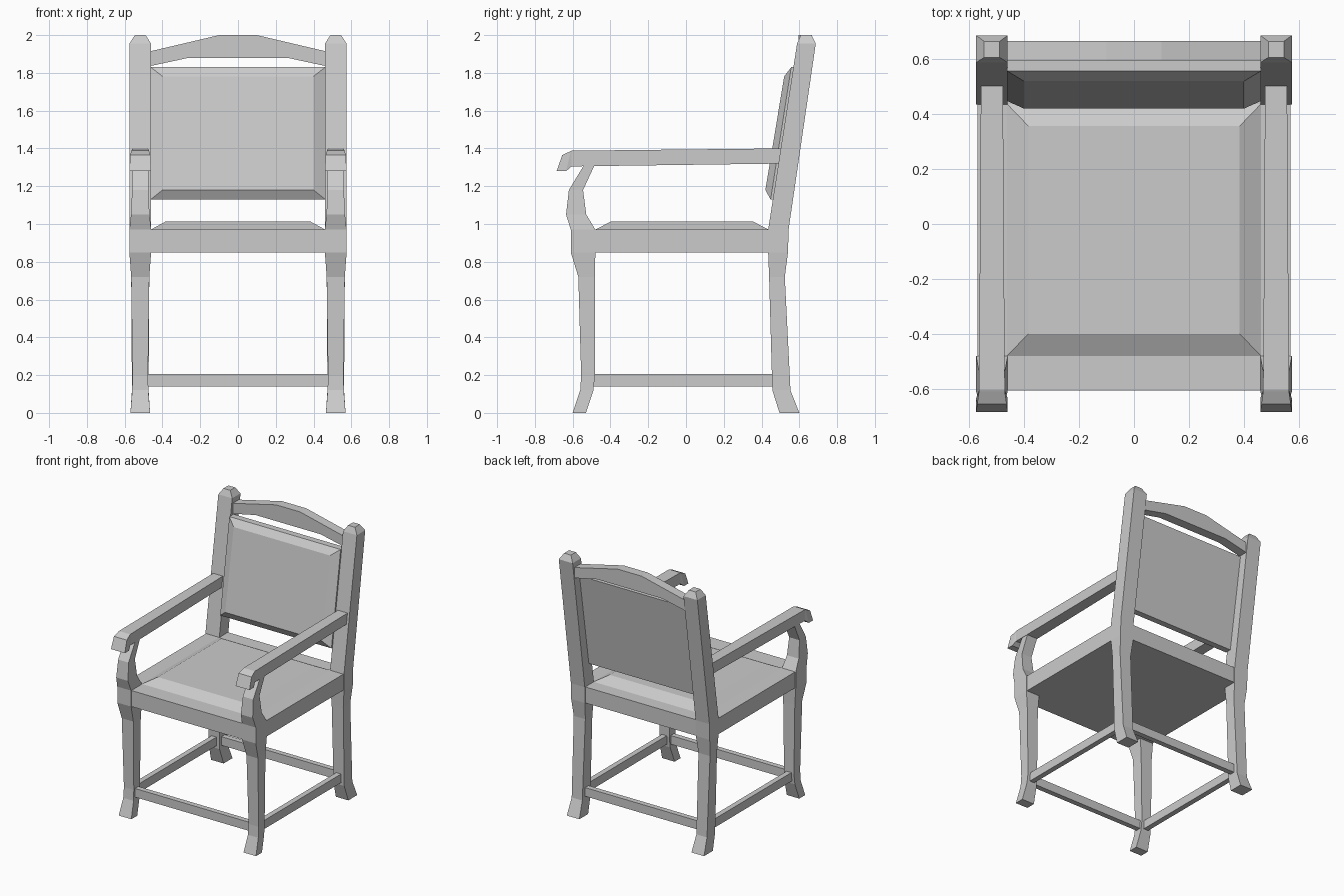
import bpy

if "Cube" in bpy.data.objects:
    bpy.data.objects.remove(bpy.data.objects["Cube"])

CX = 0.5175  # x centre of every leg, post and arm


def make(name, verts, faces, mirror=""):
    me = bpy.data.meshes.new(name)
    me.from_pydata(verts, [], faces)
    ob = bpy.data.objects.new(name, me)
    bpy.context.collection.objects.link(ob)
    if mirror:
        m = ob.modifiers.new("mirror", 'MIRROR')
        m.use_axis = tuple(a in mirror for a in "xyz")
        m.use_clip = False
        m.use_mirror_merge = False
    return ob


def loft(name, stations, mirror=""):
    """Join four-sided rings, each given as a list of four points, and cap the ends."""
    verts = [p for ring in stations for p in ring]
    faces = [(3, 2, 1, 0)]
    for k in range(len(stations) - 1):
        a = 4 * k
        for i in range(4):
            j = (i + 1) % 4
            faces.append((a + i, a + j, a + 4 + j, a + 4 + i))
    e = len(verts)
    faces.append((e - 4, e - 3, e - 2, e - 1))
    return make(name, verts, faces, mirror)


def ring(z, y0, y1, w):
    return [(CX - w, y0, z), (CX + w, y0, z), (CX + w, y1, z), (CX - w, y1, z)]


def level(x, y0, y1, z):
    return [(-x, y0, z), (x, y0, z), (x, y1, z), (-x, y1, z)]


def box(name, x0, x1, y0, y1, z0, z1, mirror=""):
    return loft(name, [[(x0, y0, z), (x1, y0, z), (x1, y1, z), (x0, y1, z)]
                       for z in (z0, z1)], mirror)


# Front legs running up into the curved arm supports
front = [(0, -.60, -.53, .052), (.12, -.56, -.49, .043), (.20, -.555, -.482, .041),
         (.72, -.57, -.482, .048), (.85, -.61, -.48, .0575), (.97, -.61, -.48, .0575),
         (1.05, -.635, -.528, .049), (1.18, -.62, -.545, .043), (1.32, -.535, -.48, .044)]
loft("front_leg", [ring(*s) for s in front], "x")

# Back legs running up into the leaning posts with pyramid tops
back = [(0, .495, .60, .052), (.12, .457, .553, .044), (.72, .44, .523, .048),
        (.85, .435, .54, .0575), (.97, .435, .543, .0575),
        (1.955, .588, .687, .0575), (2.0, .607, .665, .028)]
loft("back_post", [ring(*s) for s in back], "x")

# Armrests with a drooping front end: top y, top z, bottom y, bottom z, half width
arm = [(-.655, 1.365, -.685, 1.28, .0575), (-.655, 1.365, -.635, 1.28, .0575),
       (-.605, 1.388, -.605, 1.305, .047), (.51, 1.40, .51, 1.32, .04)]
tip = [(CX - .0535, -.655, 1.365), (CX + .0535, -.655, 1.365),
       (CX + .0575, -.685, 1.28), (CX - .0575, -.685, 1.28)]
body = [[(CX - w, yt, zt), (CX + w, yt, zt), (CX + w, yb, zb), (CX - w, yb, zb)]
        for yt, zt, yb, zb, w in arm[2:]]
neck = [(CX - .047, -.61, 1.386), (CX + .047, -.61, 1.386),
        (CX + .0575, -.635, 1.28), (CX - .0575, -.635, 1.28)]
loft("armrest", [tip, neck] + body, "x")

# Seat frame and cushion with a bevelled edge
box("seat_frame", -.57, .57, -.607, .537, .85, .97)
loft("seat_cushion", [level(.462, -.48, .437, .96), level(.462, -.48, .437, .97),
                      level(.385, -.40, .357, 1.012)])


# Back cushion, a leaning slab with a bevelled front
def upright(x, yb, zb, yt, zt):
    return [(-x, yb, zb), (x, yb, zb), (x, yt, zt), (-x, yt, zt)]


loft("back_cushion", [upright(.462, .495, 1.13, .605, 1.83),
                      upright(.462, .448, 1.13, .557, 1.83),
                      upright(.40, .42, 1.18, .52, 1.782)])

# Arched top rail, from a stepped outline
xs = (-.47, -.27, -.10, .10, .27, .47)
tops = (1.913, 1.96, 2.0, 2.0, 1.96, 1.913)
lows = (1.835, 1.878, 1.878, 1.878, 1.878, 1.835)
loft("top_rail", [[(x, .595, lo), (x, .667, lo), (x, .667, hi), (x, .595, hi)]
                  for x, lo, hi in zip(xs, lows, tops)])

# Stretchers between the legs
box("side_stretcher", CX - .02, CX + .02, -.51, .49, .14, .205, "x")
for name, y in (("front_stretcher", -.52), ("back_stretcher", .50)):
    box(name, -.50, .50, y - .02, y + .02, .14, .205)

# Make all face directions consistent
import bmesh
for ob in bpy.context.collection.objects:
    bm = bmesh.new()
    bm.from_mesh(ob.data)
    bmesh.ops.recalc_face_normals(bm, faces=bm.faces)
    bm.to_mesh(ob.data)
    bm.free()
